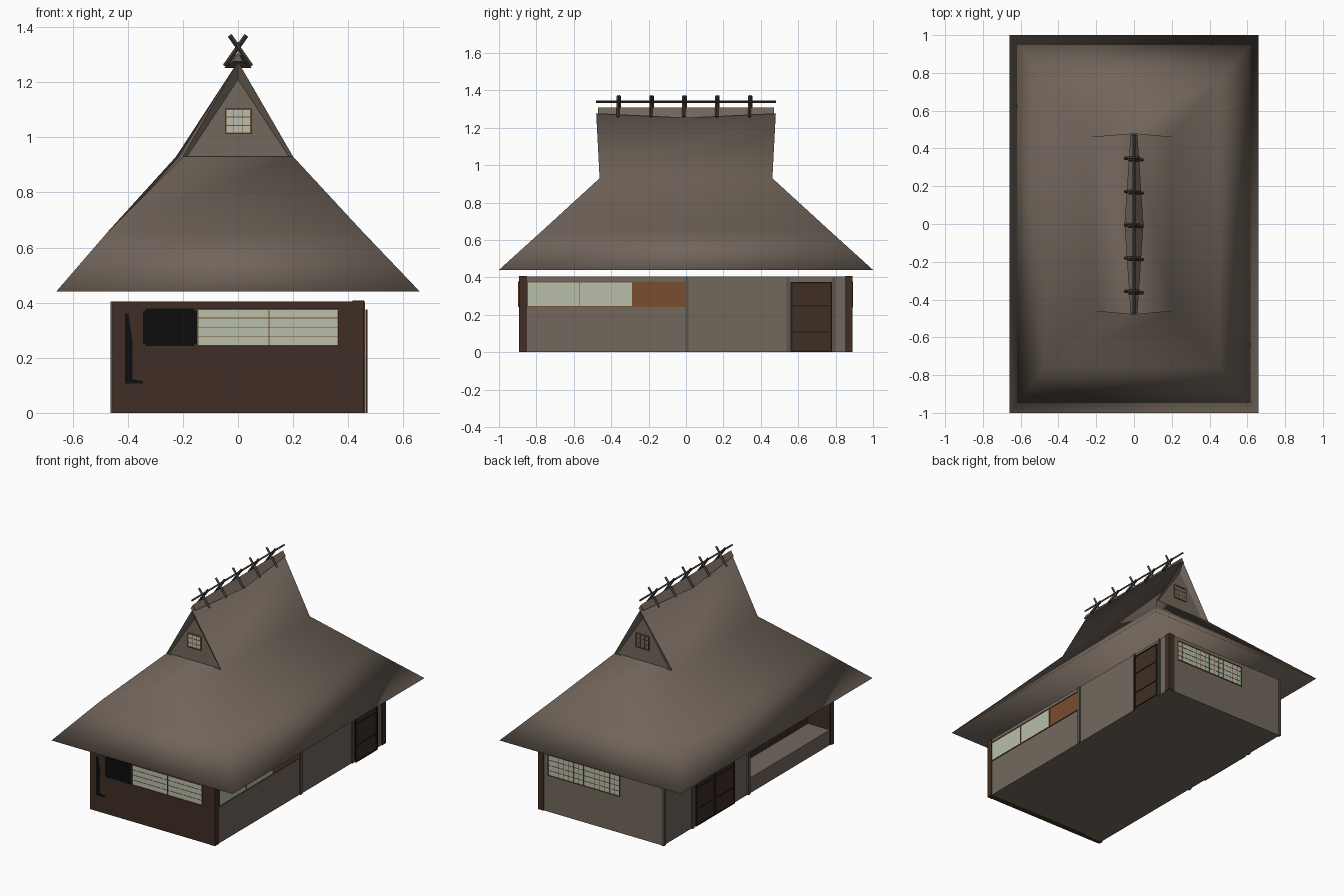
import bpy, bmesh, math
from mathutils import Vector

if "Cube" in bpy.data.objects:
    bpy.data.objects.remove(bpy.data.objects["Cube"])


def mat(name, r, g, b):
    m = bpy.data.materials.new(name)
    m.diffuse_color = (r, g, b, 1)
    m.use_nodes = True
    m.node_tree.nodes["Principled BSDF"].inputs["Base Color"].default_value = m.diffuse_color
    return m


THATCH = mat("thatch brown", .165, .130, .103)
WALL = mat("clay wall", .171, .138, .110)
DARK = mat("dark timber", .050, .028, .018)
FRAME = mat("door frame timber", .022, .013, .009)
POST = mat("weathered post", .105, .087, .068)
PAPER = mat("paper screen", .48, .52, .41)
ORANGE = mat("orange brown wood", .188, .075, .027)
BLACK = mat("black", .004, .004, .004)
RIDGE = mat("ridge wood", .062, .053, .043)


def mesh(name, verts, faces, m, smooth=False):
    me = bpy.data.meshes.new(name)
    me.from_pydata(verts, [], faces)
    bm = bmesh.new()
    bm.from_mesh(me)
    bmesh.ops.recalc_face_normals(bm, faces=bm.faces)
    bm.to_mesh(me)
    bm.free()
    me.materials.append(m)
    if smooth:
        for p in me.polygons:
            p.use_smooth = True
    ob = bpy.data.objects.new(name, me)
    bpy.context.collection.objects.link(ob)
    return ob


BOX = [(0, 1, 3, 2), (4, 6, 7, 5), (0, 4, 5, 1), (2, 3, 7, 6), (0, 2, 6, 4), (1, 5, 7, 3)]


def box(name, x0, x1, y0, y1, z0, z1, m):
    return mesh(name, [(x, y, z) for x in (x0, x1) for y in (y0, y1) for z in (z0, z1)], BOX, m)


def beam(name, a, b, w, m):
    """Square bar from a to b."""
    a, b = Vector(a), Vector(b)
    d = (b - a).normalized()
    u = d.orthogonal().normalized() * w
    v = d.cross(u)
    return mesh(name, [p + u * i + v * j for p in (a, b) for i in (-1, 1) for j in (-1, 1)], BOX, m)


def plate(name, axis, pos, u0, u1, z0, z1, t, m):
    """Thin plate on a wall; pos is the wall plane, t the signed thickness outward."""
    p0, p1 = sorted((pos, pos + t))
    if axis == 'x':
        return box(name, p0, p1, u0, u1, z0, z1, m)
    return box(name, u0, u1, p0, p1, z0, z1, m)


def window(name, axis, pos, s, u0, u1, z0, z1, cols, rows, mullions=(), pane=PAPER, f=.004):
    """Screen pane with frame, thin lattice and thicker mullions; s is the outward sign."""
    plate(name + "_pane", axis, pos, u0, u1, z0, z1, .003 * s, pane)
    for i in range(1, cols):
        u = u0 + (u1 - u0) * i / cols
        plate(name + "_slat", axis, pos, u - .0012, u + .0012, z0, z1, .004 * s, ORANGE)
    for i in range(1, rows):
        z = z0 + (z1 - z0) * i / rows
        plate(name + "_rail", axis, pos, u0, u1, z - .0012, z + .0012, .0045 * s, ORANGE)
    for u in (u0 + f / 2, u1 - f / 2, *mullions):
        plate(name + "_stile", axis, pos, u - f / 2, u + f / 2, z0, z1, .007 * s, ORANGE)
    for z in (z0, z1 - f):
        plate(name + "_frame", axis, pos, u0, u1, z, z + f, .007 * s, ORANGE)


def door(name, pos, s, y0, y1):
    """Dark plank door with heavier frame bars."""
    plate(name, 'x', pos, y0, y1, 0, .375, .005 * s, DARK)
    for z in (0, .105, .245, .367):
        plate(name + "_rail", 'x', pos, y0, y1, z, z + .008, .008 * s, FRAME)
    for y in (y0, y1 - .01):
        plate(name + "_stile", 'x', pos, y, y + .01, 0, .375, .008 * s, FRAME)


# House body, with a veranda cut into the left front
H = .405
box("main_room_walls", -.29, .453, -.86, .885, 0, H, WALL)
box("back_left_room_walls", -.453, -.29, 0, .885, 0, H, WALL)
box("veranda_floor", -.453, -.29, -.86, 0, 0, .1, WALL)
box("front_timber_wall", -.455, .453, -.89, -.85, 0, H, DARK)
box("back_right_corner_post", .415, .457, .85, .89, 0, H + .003, DARK)
box("front_right_corner_post", .42, .457, -.892, -.85, 0, H + .003, DARK)

# Thin posts on the side walls
for y in (.005, .545, .79):
    box("right_post", .45, .46, y - .009, y + .009, 0, H, POST)
for y in (-.872, 0, .58, .88):
    box("left_post", -.462, -.445, y - .011, y + .011, 0, H, POST)

# Front: paper screens, shutter opening, hanging tool
window("front_screen", 'y', -.89, -1, -.148, .365, .243, .378, 1, 4, (.113,))
plate("front_dark_shutter", 'y', -.89, -.345, -.148, .25, .37, -.004, BLACK)
plate("front_dark_shutter_core", 'y', -.89, -.335, -.158, .243, .378, -.004, BLACK)
tool = [(-.41, .36), (-.397, .36), (-.382, .25), (-.382, .122), (-.345, .115), (-.345, .106), (-.41, .106)]
n = len(tool)
mesh("hanging_tool", [(x, y, z) for y in (-.894, -.889) for x, z in tool],
     [tuple(range(n)), tuple(range(n, 2 * n))] + [(i, (i + 1) % n, n + (i + 1) % n, n + i) for i in range(n)], BLACK)

# Right side: screens, wooden shutter, door standing off the wall
window("right_screen", 'x', .453, 1, -.85, -.285, .243, .378, 1, 1, (-.568,))
window("right_shutter", 'x', .453, 1, -.285, 0, .243, .378, 1, 1, (), ORANGE)
door("right_door", .462, 1, .56, .78)

# Back: paper screens
window("back_screen", 'y', .885, 1, -.14, .385, .24, .378, 14, 4, (.125,))

# Left side: pair of doors, veranda screens over dark panels
door("left_door_a", -.453, -1, .15, .35)
door("left_door_b", -.453, -1, .35, .55)
plate("veranda_lower_panel", 'x', -.29, -.85, -.01, .1, .24, -.004, DARK)
window("veranda_screen", 'x', -.29, -1, -.85, -.01, .24, .39, 16, 4, (-.64, -.43, -.22))
for y in (-.64, -.43, -.22):
    plate("veranda_panel_stile", 'x', -.29, y - .004, y + .004, .1, .24, -.008, ORANGE)

# Thatched roof: rings up to the gable foot, then the ridge
rings = [(.44, .66, .66, 1.0), (.66, .47, .45, .757), (.93, .225, .2, .462)]
verts = []
for z, xl, xr, y in rings:
    verts += [(-xl, -y, z), (xr, -y, z), (xr, y, z), (-xl, y, z)]
verts[8] = (-.2, -.462, .93)
verts += [(0, -.48, 1.275), (0, .48, 1.275)]
faces = [(3, 2, 1, 0)]
for r in (0, 4):
    faces += [(r + i, r + (i + 1) % 4, r + 4 + (i + 1) % 4, r + 4 + i) for i in range(4)]
faces += [(9, 10, 13, 12), (11, 8, 12, 13)]
mesh("thatched_roof", verts, faces, THATCH, True)

# Gable ends: recessed wall, bevelled edge, small window
for s, label, xl in ((-1, "front", .2), (1, "back", .225)):
    mesh(label + "_gable",
         [(-xl, s * .462, .93), (.2, s * .462, .93), (0, s * .48, 1.275),
          (-.185, s * .45, .93), (.185, s * .45, .93), (0, s * .45, 1.21)],
         [(3, 4, 5), (0, 3, 5, 2), (4, 1, 2, 5), (0, 1, 4, 3)], WALL)
    window(label + "_gable_window", 'y', s * .45, s, -.048, .05, 1.012, 1.105, 3, 3, (),
           PAPER if s < 0 else WALL, .006)

# Ridge cap, widest in the middle
cap, faces = [], []
for y, w, zl in ((-.47, .018, 1.275), (0, .05, 1.252), (.47, .018, 1.275)):
    cap += [(-w, y, zl), (0, y, 1.308), (w, y, zl)]
for r in (0, 3):
    faces += [(r + i, r + (i + 1) % 3, r + 3 + (i + 1) % 3, r + 3 + i) for i in range(3)]
mesh("ridge_cap", cap, faces + [(0, 1, 2), (6, 7, 8)], THATCH)

# Ridge pole and crossed sticks
beam("ridge_pole", (0, -.48, 1.34), (0, .48, 1.34), .005, RIDGE)
for i in range(5):
    y = -.36 + i * .176
    for s in (-1, 1):
        beam("crossed_stick", (s * .03, y + s * .004, 1.37), (-s * .048, y + s * .004, 1.258), .006, RIDGE)
